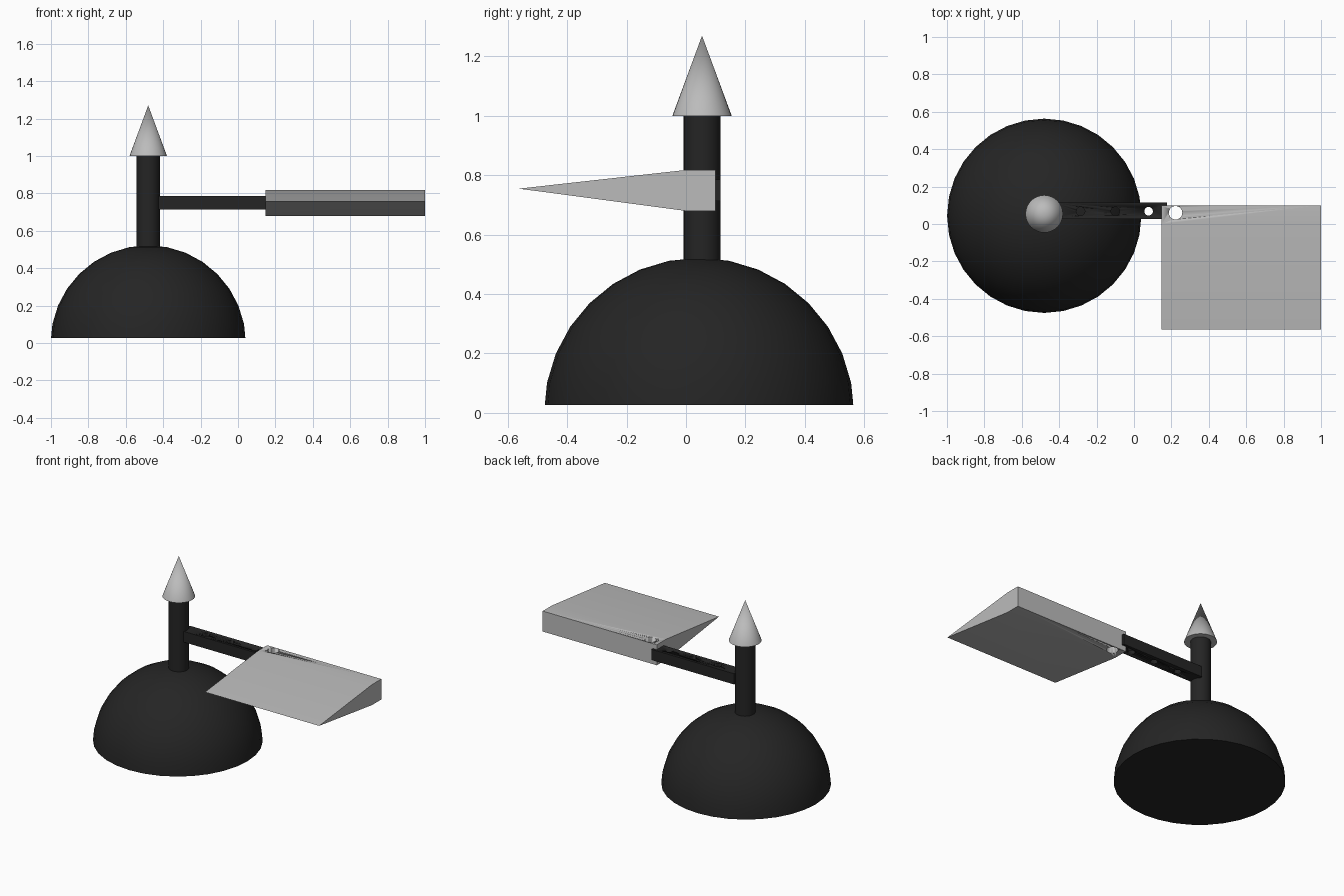
import bpy, bmesh, math
from mathutils import Matrix

cube = bpy.data.objects.get("Cube")
if cube:
    bpy.data.objects.remove(cube, do_unlink=True)

AXIS_X, AXIS_Y = -0.48, 0.054   # vertical axis of the stand


def material(name, value):
    mat = bpy.data.materials.new(name)
    mat.use_nodes = True
    colour = (value, value, value, 1)
    mat.diffuse_color = colour
    mat.node_tree.nodes["Principled BSDF"].inputs["Base Color"].default_value = colour
    return mat


black = material("matte black", 0.018)
grey = material("light grey", 0.5)


def finish(name, bm, mat, angle=30):
    bmesh.ops.recalc_face_normals(bm, faces=bm.faces)
    mesh = bpy.data.meshes.new(name)
    bm.to_mesh(mesh)
    bm.free()
    mesh.materials.append(mat)
    ob = bpy.data.objects.new(name, mesh)
    bpy.context.collection.objects.link(ob)
    bpy.ops.object.select_all(action="DESELECT")
    ob.select_set(True)
    bpy.context.view_layer.objects.active = ob
    bpy.ops.object.shade_smooth_by_angle(angle=math.radians(angle))
    return ob


def cone(name, mat, x, y, z0, z1, r0, r1, segments=32):
    bm = bmesh.new()
    bmesh.ops.create_cone(bm, cap_ends=True, segments=segments, radius1=r0, radius2=r1,
                          depth=z1 - z0, matrix=Matrix.Translation((x, y, (z0 + z1) / 2)))
    return finish(name, bm, mat)


def extrude_x(name, mat, profile, x0, x1):
    """Extrude a (y, z) outline along x."""
    bm = bmesh.new()
    face = bm.faces.new([bm.verts.new((x0, y, z)) for y, z in profile])
    out = bmesh.ops.extrude_face_region(bm, geom=[face])["geom"]
    verts = [v for v in out if isinstance(v, bmesh.types.BMVert)]
    bmesh.ops.translate(bm, verts=verts, vec=(x1 - x0, 0, 0))
    return finish(name, bm, mat)


def drill(ob, x, y, radius):
    """Cut a vertical hole right through a part."""
    cutter = cone("hole_cutter", ob.data.materials[0], x, y, 0.6, 0.9, radius, radius)
    cutter.hide_render = True
    mod = ob.modifiers.new("hole", "BOOLEAN")
    mod.operation, mod.solver, mod.object = "DIFFERENCE", "EXACT", cutter
    bpy.context.view_layer.objects.active = ob
    bpy.ops.object.modifier_apply(modifier=mod.name)
    bpy.data.objects.remove(cutter, do_unlink=True)


# Domed base: upper part of a sphere with a flat underside
bm = bmesh.new()
bmesh.ops.create_uvsphere(bm, u_segments=32, v_segments=16, radius=0.522,
                          matrix=Matrix.Translation((AXIS_X, 0.044, 0)))
bmesh.ops.bisect_plane(bm, geom=bm.verts[:] + bm.edges[:] + bm.faces[:],
                       plane_co=(0, 0, 0.027), plane_no=(0, 0, 1), clear_inner=True)
bmesh.ops.holes_fill(bm, edges=[e for e in bm.edges if e.is_boundary])
finish("domed_base", bm, black)

# Post and pointed tip
cone("post", black, AXIS_X, AXIS_Y, 0.48, 1.01, 0.062, 0.062)
cone("pointed_tip", grey, AXIS_X, AXIS_Y, 1.0, 1.27, 0.1, 0)

# Side arm with three drilled holes
arm = extrude_x("side_arm", black,
                [(0.027, 0.714), (0.116, 0.714), (0.116, 0.786), (0.027, 0.786)], -0.44, 0.177)
for x in (-0.286, -0.1, 0.078):
    drill(arm, x, 0.068, 0.023)

# Wedge blade with one larger hole
blade = extrude_x("wedge_blade", grey,
                  [(-0.563, 0.755), (0, 0.68), (0.1, 0.68), (0.1, 0.818), (0, 0.818)], 0.148, 1.0)
drill(blade, 0.222, 0.06, 0.036)
